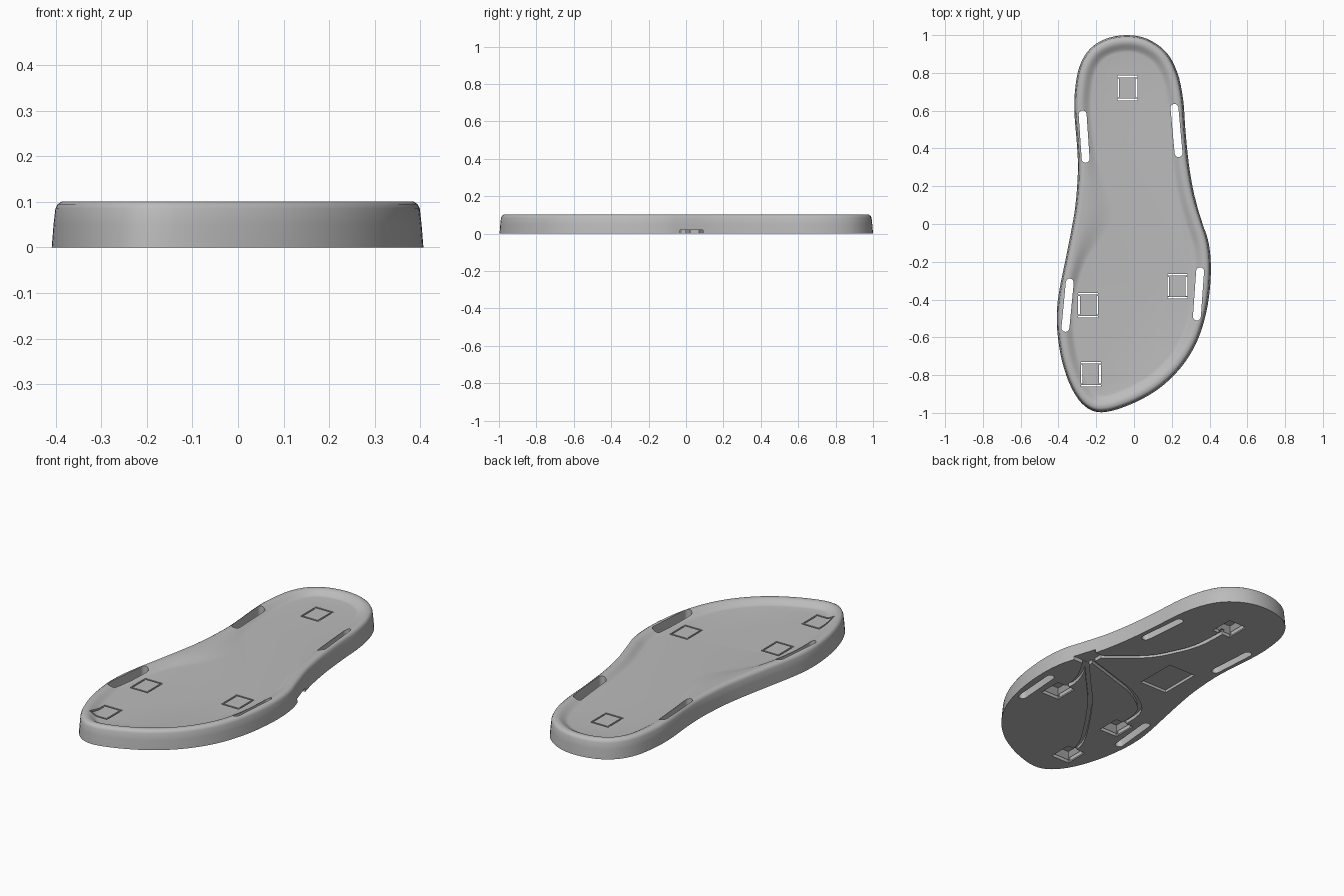
import bpy, bmesh, math
from mathutils import Vector

cube = bpy.data.objects.get("Cube")
if cube:
    bpy.data.objects.remove(cube)

GREY = bpy.data.materials.new("light_grey")
GREY.use_nodes = True
GREY.diffuse_color = (0.5, 0.5, 0.5, 1)
GREY.node_tree.nodes["Principled BSDF"].inputs["Base Color"].default_value = (0.5, 0.5, 0.5, 1)


def spline(pts, closed, steps):
    """Catmull-Rom curve through 2D points."""
    pts = [Vector(p) for p in pts]
    n = len(pts)
    get = (lambda i: pts[i % n]) if closed else (lambda i: pts[max(0, min(n - 1, i))])
    out = []
    for i in range(n if closed else n - 1):
        a, b, c, d = (get(i + k) for k in (-1, 0, 1, 2))
        for s in range(steps):
            t = s / steps
            out.append(0.5 * (2 * b + (c - a) * t + (2 * a - 5 * b + 4 * c - d) * t ** 2
                              + (3 * b - a - 3 * c + d) * t ** 3))
    return out if closed else out + [pts[-1]]


def loft(name, rings):
    """Closed solid through equal rings of 3D points, capped at both ends."""
    bm = bmesh.new()
    vs = [[bm.verts.new(p) for p in ring] for ring in rings]
    n = len(vs[0])
    for lo, hi in zip(vs, vs[1:]):
        for i in range(n):
            j = (i + 1) % n
            bm.faces.new((lo[i], lo[j], hi[j], hi[i]))
    bm.faces.new(vs[0])
    bm.faces.new(vs[-1])
    bmesh.ops.recalc_face_normals(bm, faces=bm.faces[:])
    me = bpy.data.meshes.new(name)
    bm.to_mesh(me)
    bm.free()
    me.materials.append(GREY)
    ob = bpy.data.objects.new(name, me)
    bpy.context.collection.objects.link(ob)
    return ob


cutters = []


def cut(name, outline, top, bottom=-0.05):
    ob = loft(name, [[(x, y, z) for x, y in outline] for z in (bottom, top)])
    ob.hide_render = True
    cutters.append(ob)


def box(cx, cy, hx, hy):
    return [(cx - hx, cy - hy), (cx + hx, cy - hy), (cx + hx, cy + hy), (cx - hx, cy + hy)]


# Sole: outline runs heel, outer side, toe, inner side
outline = spline([
    (-.04, 1), (.07, .98), (.17, .91), (.23, .8), (.26, .66), (.272, .5), (.29, .32),
    (.32, .15), (.365, 0), (.395, -.1), (.407, -.22), (.40, -.36), (.375, -.5), (.325, -.64),
    (.24, -.77), (.12, -.88), (-.03, -.96), (-.17, -.997), (-.26, -.965), (-.33, -.87),
    (-.38, -.73), (-.405, -.58), (-.408, -.46), (-.395, -.35), (-.365, -.2), (-.335, -.05),
    (-.31, .1), (-.297, .28), (-.302, .42), (-.315, .58), (-.313, .7), (-.29, .83),
    (-.235, .925), (-.15, .98)], True, 4)
inward = []
for i, p in enumerate(outline):
    t = (outline[(i + 1) % len(outline)] - outline[i - 1]).normalized()
    inward.append(Vector((t.y, -t.x)))


def inset(dist, z):
    return [(*(p + n * dist(p)), z) for p, n in zip(outline, inward)]


def dish_width(p):
    """Width of the slope into the footbed, wider at the arch."""
    arch = math.exp(-((p.y - 0.08) / 0.19) ** 2) if p.x < 0 else 0
    return 0.055 + 0.115 * arch


RIM, FLOOR = 0.101, 0.078
rings = [inset(lambda p, d=d: d, z) for d, z in
         ((0, 0), (.004, .05), (.008, .085), (.013, .095), (.022, RIM), (.036, RIM))]
for k in range(1, 9):
    f = k / 8
    drop = f * f * (3 - 2 * f)
    rings.append(inset(lambda p: .036 + dish_width(p) * f, RIM + (FLOOR - RIM) * drop))
sole = loft("sole", rings)

# Strap slots right through the sole
for a, b in (((-.272, .58), (-.256, .345)), ((.214, .615), (.236, .375)),
             ((-.34, -.31), (-.363, -.55)), ((.35, -.25), (.333, -.49))):
    a, b = Vector(a), Vector(b)
    heading = math.atan2(b.y - a.y, b.x - a.x)
    capsule = []
    for centre, start in ((a, heading + math.pi / 2), (b, heading - math.pi / 2)):
        for k in range(9):
            ang = start + math.pi * k / 8
            capsule.append(centre + 0.021 * Vector((math.cos(ang), math.sin(ang))))
    cut("strap_slot", capsule, 0.2)

# Sensor pockets: tapered recess below, four slits around the lid
for cx, cy in ((-.035, .72), (.23, -.33), (-.243, -.43), (-.228, -.795)):
    pocket = loft("sensor_pocket", [[(x, y, z) for x, y in box(cx, cy, hx, hy)] for z, hx, hy in
                                    ((-.01, .06, .07), (0, .056, .066), (.04, .026, .03))])
    pocket.hide_render = True
    cutters.append(pocket)
    for s in (-1, 1):
        cut("lid_slit", box(cx, cy + s * .061, .053, .0045), 0.2)
        cut("lid_slit", box(cx + s * .048, cy, .0045, .05), 0.2)

# Wire channels, side notch and shallow module recess underneath
for path in ([(-.03, .68), (-.02, .5), (.03, .36), (.11, .23), (.31, .06)],
             [(-.243, -.38), (-.22, -.22), (-.087, -.11), (.08, -.05), (.31, .02)],
             [(-.225, -.75), (-.18, -.62), (.01, -.34), (.17, -.16), (.31, -.01)],
             [(.23, -.29), (.225, -.22), (.25, -.13), (.31, -.02)]):
    line = spline(path, False, 6)
    left, right = [], []
    for i, p in enumerate(line):
        t = (line[min(i + 1, len(line) - 1)] - line[max(i - 1, 0)]).normalized() * 0.011
        left.append(p + Vector((-t.y, t.x)))
        right.append(p + Vector((t.y, -t.x)))
    cut("wire_channel", left + right[::-1], 0.019)
cut("side_notch", box(.4, .03, .12, .062), 0.02)
cut("module_recess", box(-.12, .125, .082, .115), 0.015)

# Carve the sole and keep the result
for c in cutters:
    mod = sole.modifiers.new(c.name, "BOOLEAN")
    mod.operation, mod.solver, mod.object = "DIFFERENCE", "EXACT", c
graph = bpy.context.evaluated_depsgraph_get()
carved = bpy.data.meshes.new_from_object(sole.evaluated_get(graph))
sole.modifiers.clear()
sole.data = carved
carved.name = "sole"
for c in cutters:
    bpy.data.objects.remove(c)

bpy.ops.object.select_all(action="DESELECT")
sole.select_set(True)
bpy.context.view_layer.objects.active = sole
bpy.ops.object.shade_smooth_by_angle(angle=math.radians(35))
